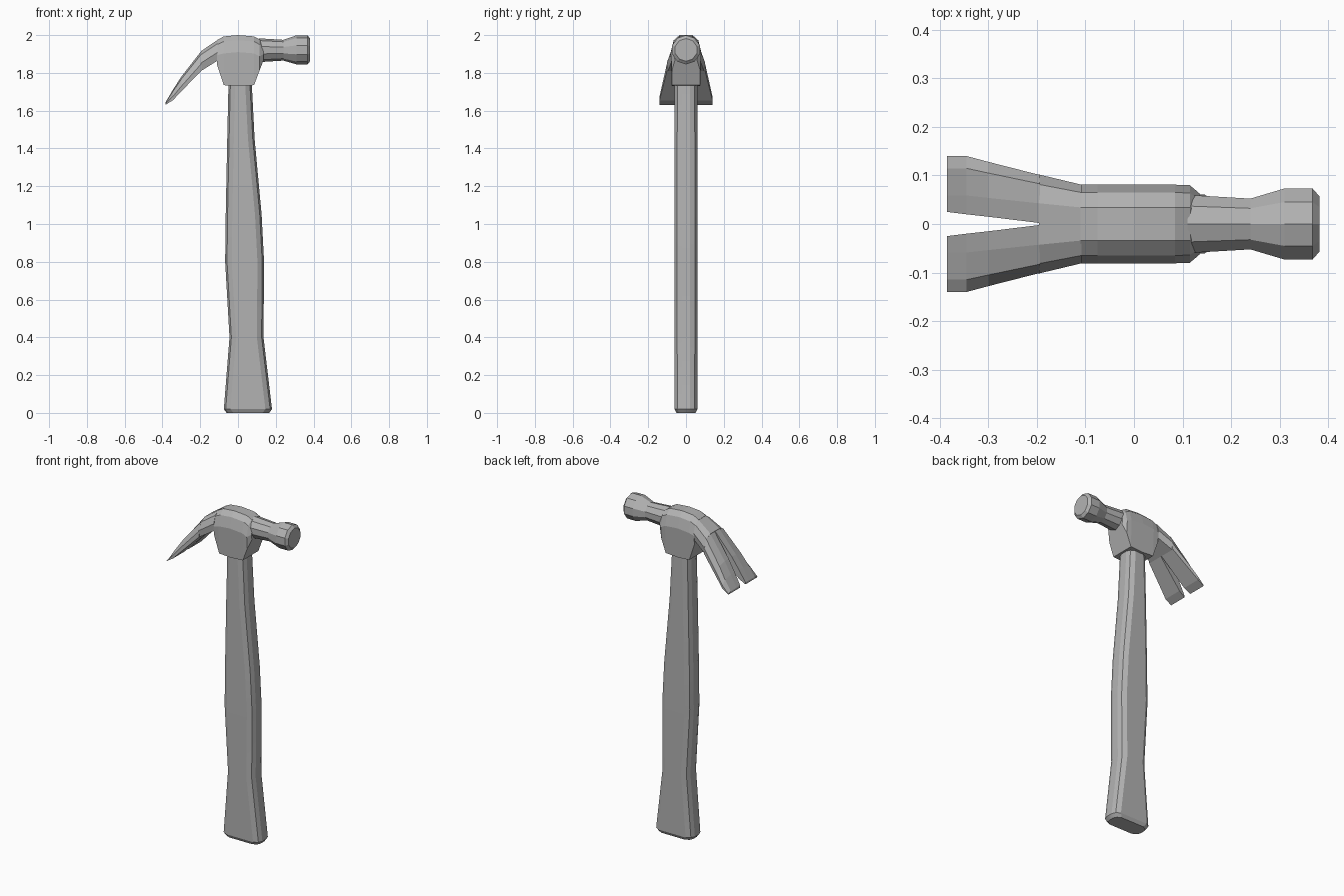
import bpy, bmesh, math

old = bpy.data.objects.get("Cube")
if old:
    bpy.data.objects.remove(old, do_unlink=True)

grey = bpy.data.materials.new("plain grey")
grey.use_nodes = True
colour = (0.45, 0.45, 0.45, 1)
grey.diffuse_color = colour
grey.node_tree.nodes["Principled BSDF"].inputs["Base Color"].default_value = colour


def loft(name, rings, smooth=None):
    """Skin a list of equal-length point rings and cap both ends."""
    bm = bmesh.new()
    loops = [[bm.verts.new(p) for p in ring] for ring in rings]
    for a, b in zip(loops, loops[1:]):
        for i in range(len(a)):
            j = (i + 1) % len(a)
            bm.faces.new((a[i], a[j], b[j], b[i]))
    bm.faces.new(loops[0])
    bm.faces.new(loops[-1])
    bmesh.ops.recalc_face_normals(bm, faces=bm.faces)
    mesh = bpy.data.meshes.new(name)
    bm.to_mesh(mesh)
    bm.free()
    mesh.materials.append(grey)
    obj = bpy.data.objects.new(name, mesh)
    bpy.context.collection.objects.link(obj)
    if smooth:
        bpy.ops.object.select_all(action='DESELECT')
        obj.select_set(True)
        bpy.context.view_layer.objects.active = obj
        bpy.ops.object.shade_smooth_by_angle(angle=math.radians(smooth))
    return obj


def handle_ring(z, x0, x1, w):
    """Flat-sided oval with two-step corners."""
    cx, hx = (x0 + x1) / 2, (x1 - x0) / 2
    corner = [(hx, w * 0.35), (hx - 0.01, w * 0.75), (hx - 0.035, w)]
    quarter = corner + [(-x, y) for x, y in reversed(corner)]
    full = quarter + [(-x, -y) for x, y in quarter]
    return [(cx + x, y, z) for x, y in full]


def arch_ring(x, bottom, top, w):
    """Upright section with a rounded top."""
    h = top - bottom
    drop = min(0.09, h * 0.6)
    half = [(w * 0.93, bottom), (w, top - drop), (w * 0.8, top - drop * 0.3), (w * 0.42, top)]
    return [(x, y, z) for y, z in half] + [(x, -y, z) for y, z in reversed(half)]


# Handle, flaring out at the grip end
loft("handle", [handle_ring(*s) for s in [
    (0.0, -0.06, 0.165, 0.05), (0.02, -0.075, 0.18, 0.061),
    (0.4, -0.045, 0.135, 0.062), (0.8, -0.068, 0.138, 0.062),
    (1.05, -0.065, 0.125, 0.062), (1.45, -0.057, 0.088, 0.062),
    (1.76, -0.05, 0.072, 0.06)]], 20)

# Head block around the top of the handle
loft("head_block", [arch_ring(*s) for s in [
    (-0.11, 1.84, 1.975, 0.081), (-0.075, 1.735, 1.993, 0.081),
    (0.0, 1.73, 2.0, 0.081), (0.085, 1.735, 1.993, 0.081),
    (0.115, 1.815, 1.977, 0.08), (0.135, 1.867, 1.95, 0.063)]])

# Neck and striking face
sides = 10
loft("striking_face", [[
    (x, r * math.cos(2 * math.pi * (i + 0.5) / sides),
     z + r * math.sin(2 * math.pi * (i + 0.5) / sides)) for i in range(sides)]
    for x, r, z in [(0.11, 0.063, 1.92), (0.24, 0.055, 1.92), (0.31, 0.077, 1.922),
                    (0.368, 0.077, 1.922), (0.382, 0.06, 1.922)]])

# Root of the claw
loft("claw_root", [arch_ring(*s) for s in [
    (-0.108, 1.865, 1.975, 0.081), (-0.196, 1.81, 1.915, 0.102)]])

# Two splayed, tapering prongs
for side, label in ((1, "back"), (-1, "front")):
    rings = []
    for x, bottom, top, inner, outer in [
            (-0.194, 1.812, 1.916, 0.002, 0.101), (-0.3, 1.702, 1.78, 0.015, 0.128),
            (-0.345, 1.655, 1.71, 0.02, 0.14), (-0.385, 1.63, 1.642, 0.025, 0.14)]:
        h = top - bottom
        section = [(inner, bottom), (outer, bottom), (outer, bottom + h * 0.35),
                   (outer * 0.82, top - h * 0.16), (outer * 0.42, top), (inner, top)]
        rings.append([(x, side * y, z) for y, z in section])
    loft(label + "_claw_prong", rings)
